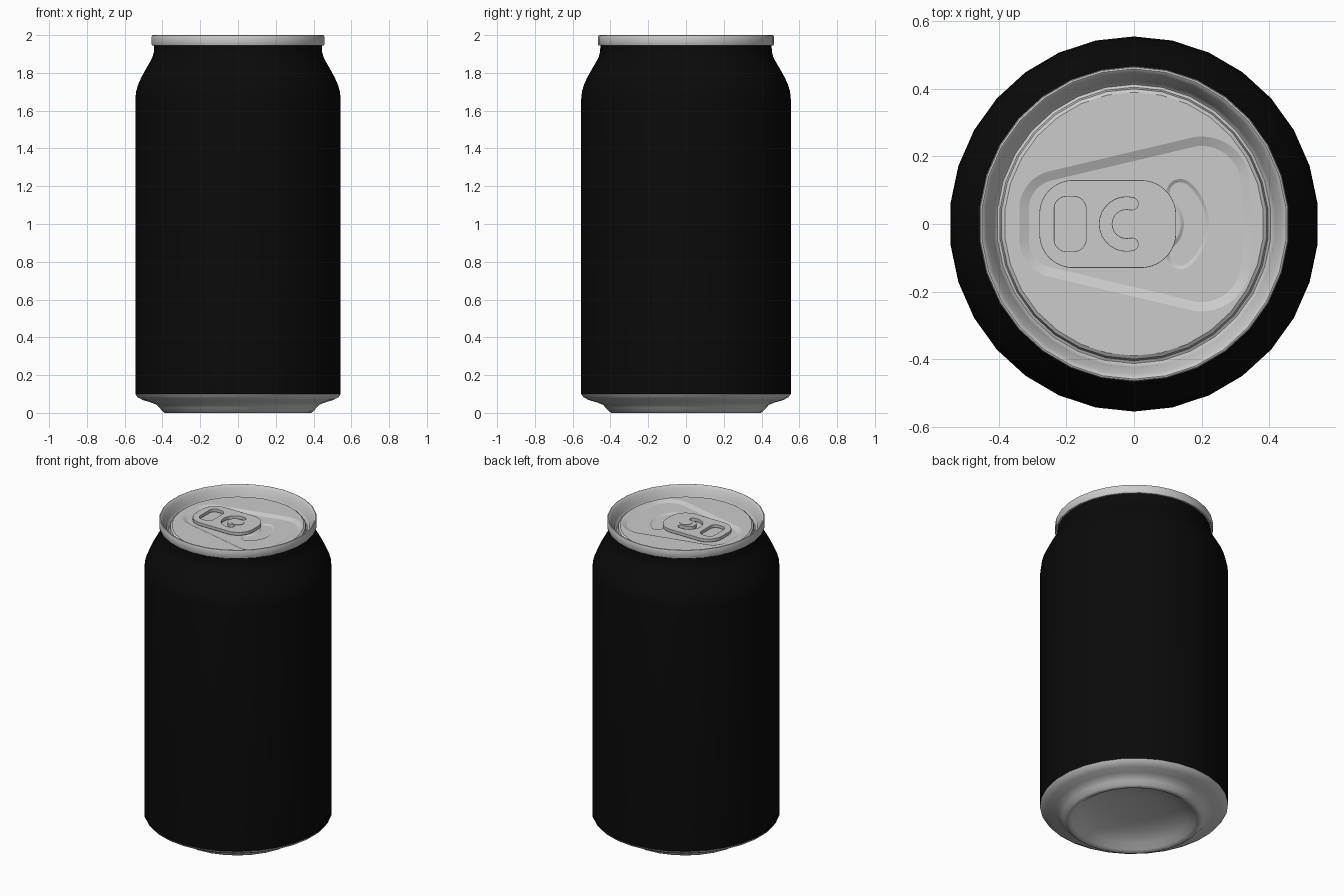
import bpy, bmesh
from math import cos, sin, pi, radians

SIDES = 30
X_SCALE = 0.985          # the can is very slightly oval
PANEL_Z = 1.95
FLOOR_Z = PANEL_Z - 0.012

cube = bpy.data.objects.get("Cube")
if cube:
    bpy.data.objects.remove(cube, do_unlink=True)


def material(name, rgb):
    m = bpy.data.materials.new(name)
    m.use_nodes = True
    m.diffuse_color = (*rgb, 1)
    m.node_tree.nodes["Principled BSDF"].inputs["Base Color"].default_value = (*rgb, 1)
    return m


black = material("black_paint", (0.003, 0.003, 0.003))
silver = material("silver_metal", (0.6, 0.6, 0.6))


def finish(name, bm, mat, angle=40, bevel=0):
    mesh = bpy.data.meshes.new(name)
    bm.to_mesh(mesh)
    bm.free()
    obj = bpy.data.objects.new(name, mesh)
    bpy.context.collection.objects.link(obj)
    mesh.materials.append(mat)
    bpy.ops.object.select_all(action='DESELECT')
    obj.select_set(True)
    bpy.context.view_layer.objects.active = obj
    bpy.ops.object.shade_smooth_by_angle(angle=radians(angle))
    if bevel:
        mod = obj.modifiers.new("soft_edges", 'BEVEL')
        mod.width = bevel
        mod.segments = 2
        mod.limit_method = 'ANGLE'
    return obj


def circle(r):
    return [(r * cos(pi / 2 + 2 * pi * i / SIDES) * X_SCALE,
             r * sin(pi / 2 + 2 * pi * i / SIDES)) for i in range(SIDES)]


def add_loop(bm, outline, z):
    return [bm.verts.new((x, y, z)) for x, y in outline]


def bridge(bm, a, b):
    n = len(a)
    for i in range(n):
        j = (i + 1) % n
        bm.faces.new((a[i], a[j], b[j], b[i]))


def fill(bm, *loops):
    """Fill the area of the first loop, leaving the other loops as holes."""
    edges = []
    for lp in loops:
        for i, v in enumerate(lp):
            w = lp[(i + 1) % len(lp)]
            edges.append(bm.edges.get((v, w)) or bm.edges.new((v, w)))
    bmesh.ops.triangle_fill(bm, edges=edges, use_beauty=True, use_dissolve=False)


def lathe(name, profile, mat, angle=40):
    bm = bmesh.new()
    rings = [add_loop(bm, circle(r), z) for r, z in profile if r > 0]
    for a, b in zip(rings, rings[1:]):
        bridge(bm, a, b)
    if profile[0][0] == 0:
        tip = bm.verts.new((0, 0, profile[0][1]))
        for i in range(SIDES):
            bm.faces.new((tip, rings[0][(i + 1) % SIDES], rings[0][i]))
    return finish(name, bm, mat, angle)


def hull(circles, grow=0, n=64):
    """Rounded outline wrapped around circles (x, y, radius)."""
    pts = []
    for i in range(n):
        c, s = cos(2 * pi * (i + .5) / n), sin(2 * pi * (i + .5) / n)
        x, y, r = max(circles, key=lambda k: k[0] * c + k[1] * s + k[2])
        pts.append((x + (r + grow) * c, y + (r + grow) * s))
    return pts


def crescent(cx, r, start, end, w, n=16, cap=8):
    """Outline of a thick arc with round ends."""
    a0, a1 = radians(start), radians(end)
    arc = [a0 + (a1 - a0) * i / n for i in range(n + 1)]

    def end_cap(a, turn):
        return [(cx + r * cos(a) + w * cos(a + turn + pi * k / cap),
                 r * sin(a) + w * sin(a + turn + pi * k / cap)) for k in range(1, cap)]

    outer = [(cx + (r + w) * cos(a), (r + w) * sin(a)) for a in arc]
    inner = [(cx + (r - w) * cos(a), (r - w) * sin(a)) for a in reversed(arc)]
    return outer + end_cap(a1, 0) + inner + end_cap(a0, pi)


# Domed base with its foot ring
lathe("base", [(0, .09), (.15, .085), (.26, .065), (.33, .035), (.365, .008),
               (.38, 0), (.395, 0), (.405, .006), (.425, .027), (.44, .043),
               (.47, .055), (.515, .068), (.543, .083), (.555, .1)], silver, 60)

# Painted wall, shoulder and neck
lathe("body", [(.555, .1), (.555, 1.66), (.551, 1.70), (.541, 1.735), (.523, 1.775),
               (.498, 1.82), (.473, 1.863), (.462, 1.885), (.455, 1.91), (.453, 1.947)], black)

# Rolled rim, inner wall and channel around the lid
lathe("rim", [(.450, 1.945), (.463, 1.945), (.467, 1.952), (.467, 1.99), (.464, 1.998),
              (.459, 2.0), (.453, 1.996), (.446, 1.983), (.425, 1.945), (.421, 1.925),
              (.413, 1.918), (.405, 1.922), (.400, 1.943), (.39, PANEL_Z)], silver)

# Lid panel with a tapered recess and the opening pressed into it
recess = [(.2, .115, .13), (.2, -.115, .13), (.24, 0, .1),
          (-.225, .045, .1), (-.225, -.045, .1)]
bm = bmesh.new()
edge = add_loop(bm, circle(.39), PANEL_Z)
slope_top = add_loop(bm, hull(recess, .014), PANEL_Z)
slope_low = add_loop(bm, hull(recess, -.014), FLOOR_Z)
mouth_top = add_loop(bm, crescent(.06, .12, -50, 50, .042), FLOOR_Z)
mouth_low = add_loop(bm, crescent(.06, .12, -50, 50, .032), FLOOR_Z - .006)
fill(bm, edge, slope_top)
bridge(bm, slope_top, slope_low)
fill(bm, slope_low, mouth_top)
bridge(bm, mouth_top, mouth_low)
fill(bm, mouth_low)
for f in bm.faces:
    f.normal_update()
    if f.normal.z < 0:
        f.normal_flip()
finish("lid_panel", bm, silver, 15)

# Pull tab with finger hole and curved slot
bm = bmesh.new()
tab = [(-.18, .03, .1), (-.18, -.03, .1), (.02, .025, .105), (.02, -.025, .105)]
hole = [(x, y, .036) for x in (-.2, -.178) for y in (-.045, .045)]
fill(bm, add_loop(bm, hull(tab), PANEL_Z + .014),
     add_loop(bm, hull(hole, n=32), PANEL_Z + .014),
     add_loop(bm, crescent(-.022, .062, 75, 285, .018), PANEL_Z + .014))
out = bmesh.ops.extrude_face_region(bm, geom=bm.faces[:])
bmesh.ops.translate(bm, vec=(0, 0, -.02),
                    verts=[g for g in out["geom"] if isinstance(g, bmesh.types.BMVert)])
bmesh.ops.recalc_face_normals(bm, faces=bm.faces[:])
finish("pull_tab", bm, silver, 40, bevel=.004)

# Rivet holding the tab
bm = bmesh.new()
foot = add_loop(bm, hull([(0, 0, .037)], n=32), FLOOR_Z)
head = add_loop(bm, hull([(0, 0, .037)], n=32), PANEL_Z + .017)
bridge(bm, foot, head)
bm.faces.new(head)
finish("rivet", bm, silver)
